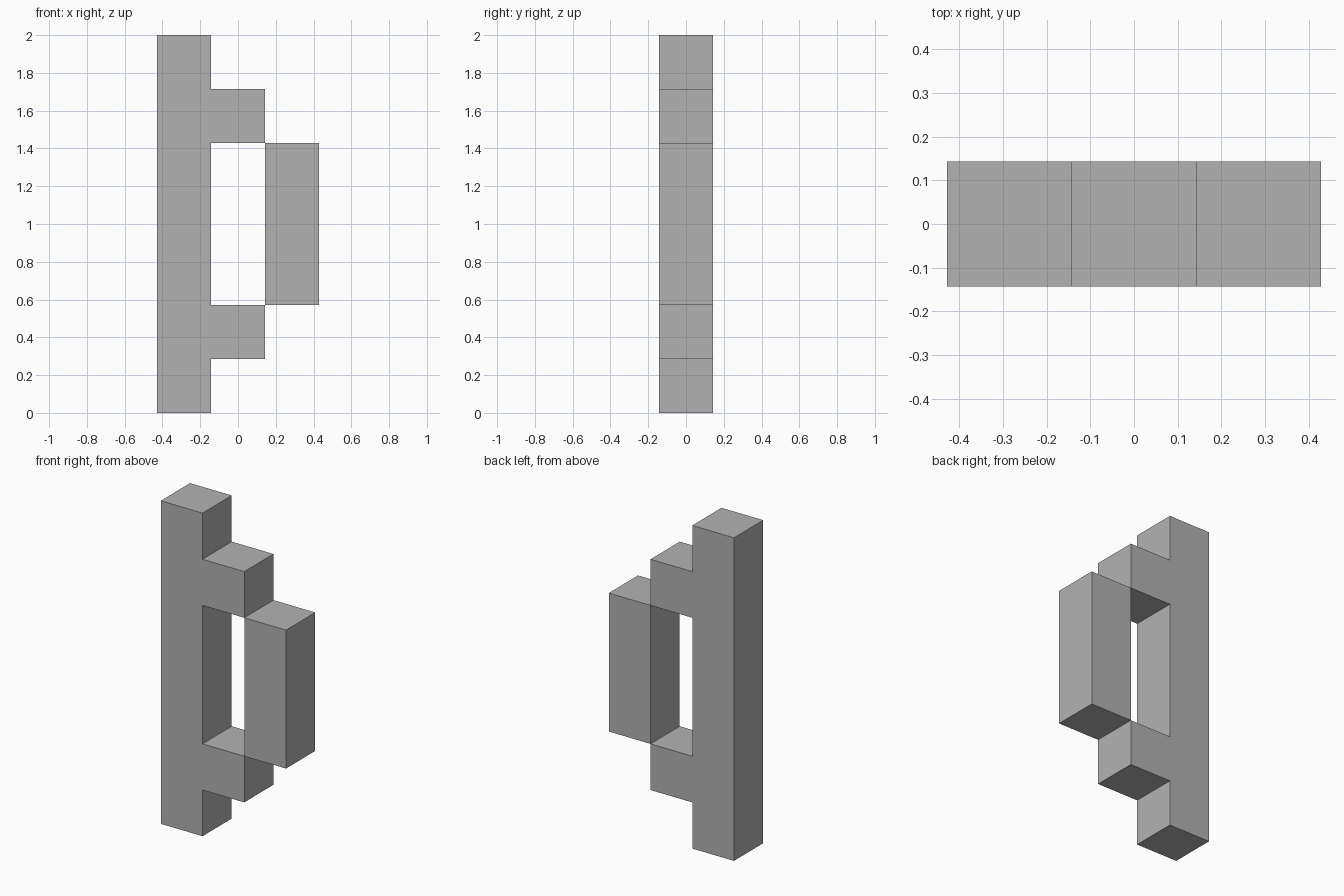
import bpy
import bmesh
from mathutils import Vector

if "Cube" in bpy.data.objects:
    bpy.data.objects.remove(bpy.data.objects["Cube"], do_unlink=True)

UNIT = 2 / 7  # the whole shape sits on a grid three cells wide and seven high

grey = bpy.data.materials.new("plain grey")
grey.use_nodes = True
colour = (0.448, 0.448, 0.448, 1)
grey.diffuse_color = colour
grey.node_tree.nodes["Principled BSDF"].inputs["Base Color"].default_value = colour


def extruded_profile(name, cells):
    """Extrude an outline, given in grid cells (column, row), one cell deep."""
    bm = bmesh.new()
    outline = [bm.verts.new(((c - 1.5) * UNIT, -UNIT / 2, r * UNIT)) for c, r in cells]
    front = bm.faces.new(outline)
    result = bmesh.ops.extrude_face_region(bm, geom=[front], use_keep_orig=True)
    moved = [v for v in result["geom"] if isinstance(v, bmesh.types.BMVert)]
    bmesh.ops.translate(bm, verts=moved, vec=Vector((0, UNIT, 0)))
    bmesh.ops.recalc_face_normals(bm, faces=bm.faces)
    mesh = bpy.data.meshes.new(name)
    bm.to_mesh(mesh)
    bm.free()
    mesh.materials.append(grey)
    obj = bpy.data.objects.new(name, mesh)
    bpy.context.collection.objects.link(obj)
    return obj


# Tall post with two stubby arms, mirrored about mid height
lower_half = [(1, 0), (1, 1), (2, 1), (2, 2), (1, 2)]
upper_half = [(c, 7 - r) for c, r in reversed(lower_half)]
extruded_profile("post_with_arms", [(0, 0)] + lower_half + upper_half + [(0, 7)])

# Short post touching the arms along their edges
extruded_profile("short_post", [(2, 2), (3, 2), (3, 5), (2, 5)])
